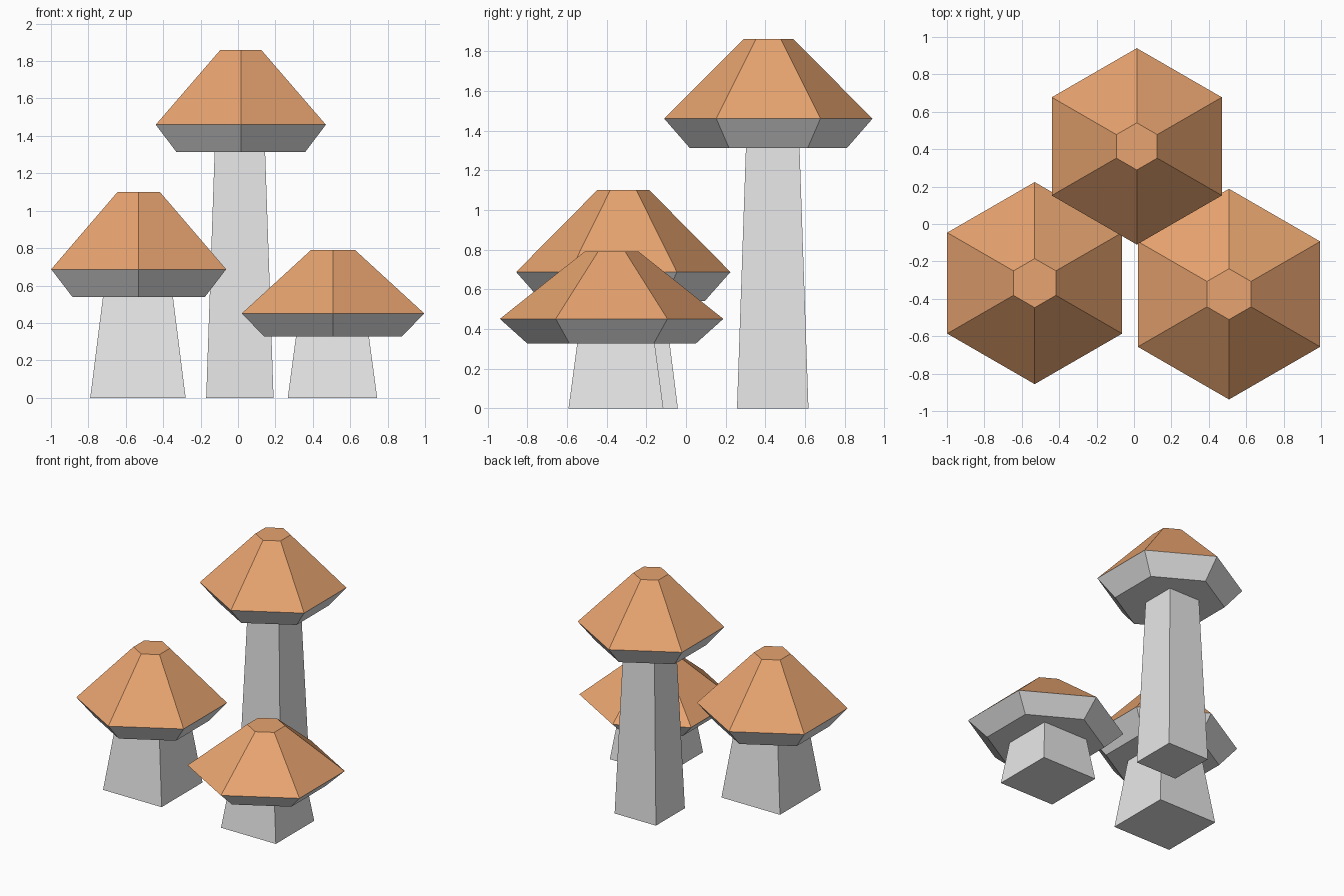
import bpy, bmesh, math

if "Cube" in bpy.data.objects:
    bpy.data.objects.remove(bpy.data.objects["Cube"])


def material(name, rgb):
    m = bpy.data.materials.new(name)
    m.diffuse_color = (*rgb, 1.0)
    m.use_nodes = True
    m.node_tree.nodes["Principled BSDF"].inputs["Base Color"].default_value = m.diffuse_color
    return m


GREY = material("pale grey", (0.8, 0.8, 0.8))
ORANGE = material("orange", (0.8, 0.37, 0.16))


def loft(name, centre, sides, rings, start, mats, colour_rule):
    """Stack of regular polygon rings (radius, z), capped at both ends."""
    bm = bmesh.new()
    loops = []
    for r, z in rings:
        angles = [start + 2 * math.pi * i / sides for i in range(sides)]
        loops.append([bm.verts.new((r * math.cos(a), r * math.sin(a), z)) for a in angles])
    bm.faces.new(loops[0][::-1])
    bm.faces.new(loops[-1])
    for lo, hi in zip(loops, loops[1:]):
        for i in range(sides):
            j = (i + 1) % sides
            bm.faces.new((lo[i], lo[j], hi[j], hi[i]))
    bm.normal_update()
    for f in bm.faces:
        f.material_index = colour_rule(f)
    me = bpy.data.meshes.new(name)
    bm.to_mesh(me)
    bm.free()
    for m in mats:
        me.materials.append(m)
    ob = bpy.data.objects.new(name, me)
    ob.location = (*centre, 0)
    bpy.context.collection.objects.link(ob)


def mushroom(name, cap_xy, stem_xy, stem_half, cap_rings):
    # Square tapered stem, ending at the underside of the cap
    bottom, top = (h * math.sqrt(2) for h in stem_half)
    loft(name + "_stem", stem_xy, 4, [(bottom, 0), (top, cap_rings[0][1])],
         math.pi / 4, [GREY], lambda f: 0)
    # Hexagonal cap: grey underside, orange upper faces
    loft(name + "_cap", cap_xy, 6, cap_rings, math.pi / 2, [GREY, ORANGE],
         lambda f: int(f.normal.z > 0))


mushroom("tall_mushroom", (0.015, 0.415), (0.01, 0.437), (0.18, 0.135),
         [(0.397, 1.313), (0.525, 1.46), (0.126, 1.86)])
mushroom("middle_mushroom", (-0.531, -0.316), (-0.535, -0.296), (0.255, 0.187),
         [(0.41, 0.54), (0.54, 0.687), (0.131, 1.10)])
mushroom("short_mushroom", (0.508, -0.375), (0.505, -0.353), (0.239, 0.195),
         [(0.425, 0.327), (0.563, 0.451), (0.136, 0.79)])
